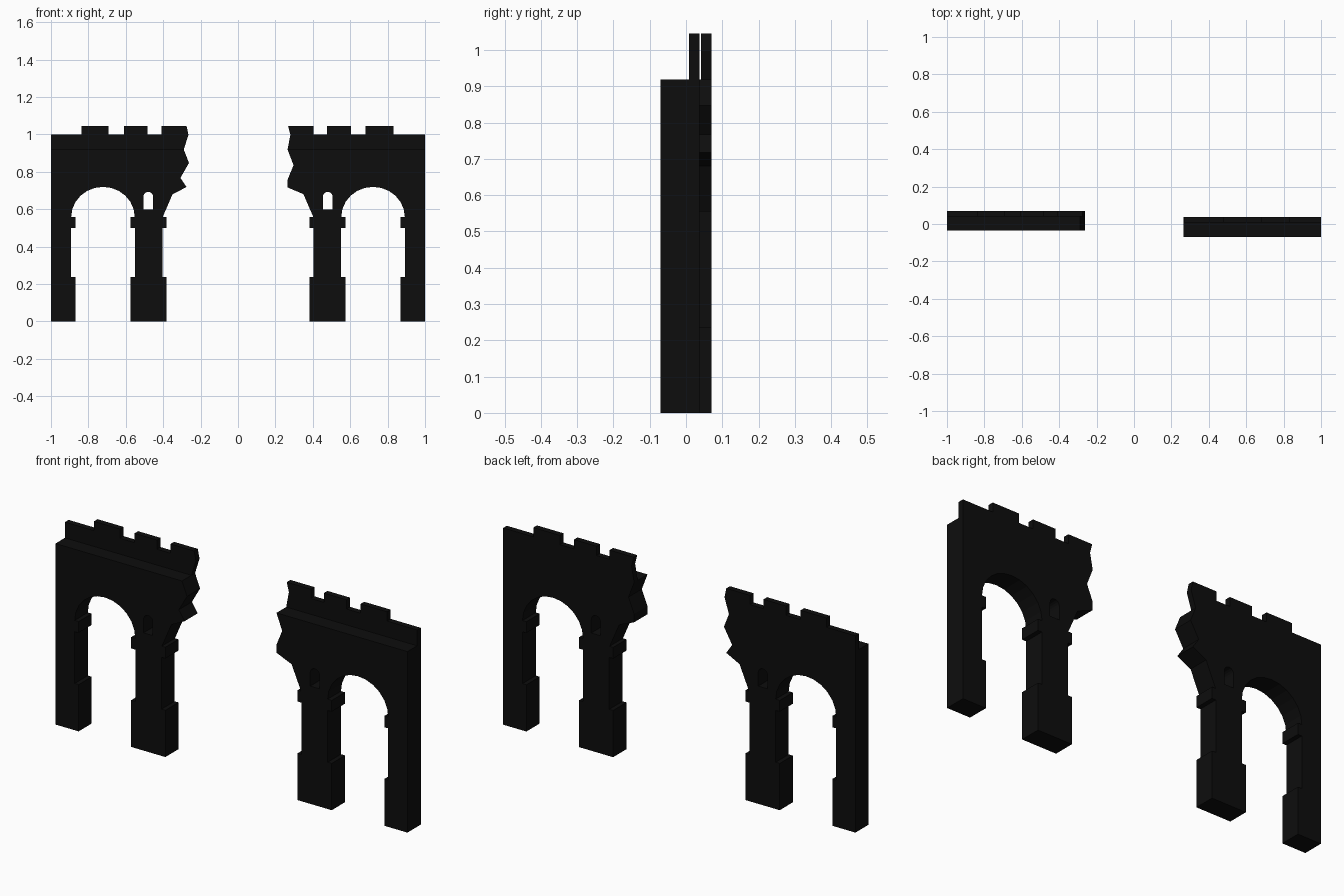
import bpy, bmesh
from math import cos, sin, pi

if "Cube" in bpy.data.objects:
    bpy.data.objects.remove(bpy.data.objects["Cube"])

stone = bpy.data.materials.new("dark_stone")
stone.diffuse_color = (0.004, 0.004, 0.004, 1)
stone.use_nodes = True
stone.node_tree.nodes["Principled BSDF"].inputs["Base Color"].default_value = stone.diffuse_color


def arc(cx, cz, rx, rz, n):
    """Points of a half ellipse from its +x foot over the top to its -x foot."""
    return [(cx + rx * cos(pi * i / n), cz + rz * sin(pi * i / n)) for i in range(n + 1)]


def slab(name, loops, y0, y1, side):
    """Fill x-z outlines (the later ones are holes), mirror by side, extrude along y."""
    bm = bmesh.new()
    edges = []
    for loop in loops:
        vs = [bm.verts.new((side * x, y0, z)) for x, z in loop]
        edges += [bm.edges.new((vs[i - 1], vs[i])) for i in range(len(vs))]
    bmesh.ops.triangle_fill(bm, edges=edges, use_beauty=True, normal=(0, -1, 0))
    ext = bmesh.ops.extrude_face_region(bm, geom=bm.faces[:])
    moved = [g for g in ext["geom"] if isinstance(g, bmesh.types.BMVert)]
    # keep both caps: extrude drops none of the open sheet's own faces it needs
    bmesh.ops.translate(bm, verts=moved, vec=(0, y1 - y0, 0))
    bmesh.ops.holes_fill(bm, edges=[e for e in bm.edges if e.is_boundary])
    bmesh.ops.recalc_face_normals(bm, faces=bm.faces[:])
    me = bpy.data.meshes.new(name)
    bm.to_mesh(me)
    bm.free()
    me.materials.append(stone)
    ob = bpy.data.objects.new(name, me)
    bpy.context.collection.objects.link(ob)


def pier_edge(base, shaft):
    """Right or left edge of a pier, ground to top of its capital."""
    return [(base, 0), (base, 0.237), (shaft, 0.237), (shaft, 0.5), (base, 0.5), (base, 0.557)]


def bridge_half(label, side, y0, y1, broken, tip, merlons):
    # arched wall with two piers and a jagged broken end
    wall = [(1, 0), (1, 0.918)]
    wall += broken[::-1]
    wall += [(0.403, 0.557)] + pier_edge(0.383, 0.405)[::-1]
    wall += pier_edge(0.575, 0.552)
    wall += arc(0.722, 0.557, 0.17, 0.162, 12)[::-1]
    wall += pier_edge(0.87, 0.892)[::-1]
    # small arched window through the spandrel
    window = [(0.454, 0.597), (0.506, 0.597)] + arc(0.48, 0.666, 0.026, 0.026, 8)
    slab(label + "_arch_wall", [wall, window], y0, y1, side)

    # crenellated parapet along the back edge
    top = [(1, 0.918), (1, 0.998)]
    for outer, inner in merlons:
        top += [(outer, 0.998), (outer, 1.045), (inner, 1.045), (inner, 0.998)]
    top[-1] = (tip, 0.998)
    top.append(broken[-1])
    slab(label + "_parapet", [top], y1 - 0.029, y1, side)


# broken ends are listed from the bottom up
bridge_half("left", -1, -0.035, 0.07,
            [(0.35, 0.68), (0.275, 0.718), (0.308, 0.767), (0.262, 0.847), (0.29, 0.918)],
            0.265, [(0.837, 0.692), (0.61, 0.484), (0.408, 0.275)])
bridge_half("right", 1, -0.07, 0.037,
            [(0.35, 0.68), (0.265, 0.716), (0.265, 0.757), (0.297, 0.835), (0.265, 0.918)],
            0.28, [(0.831, 0.682), (0.603, 0.476), (0.403, 0.268)])
